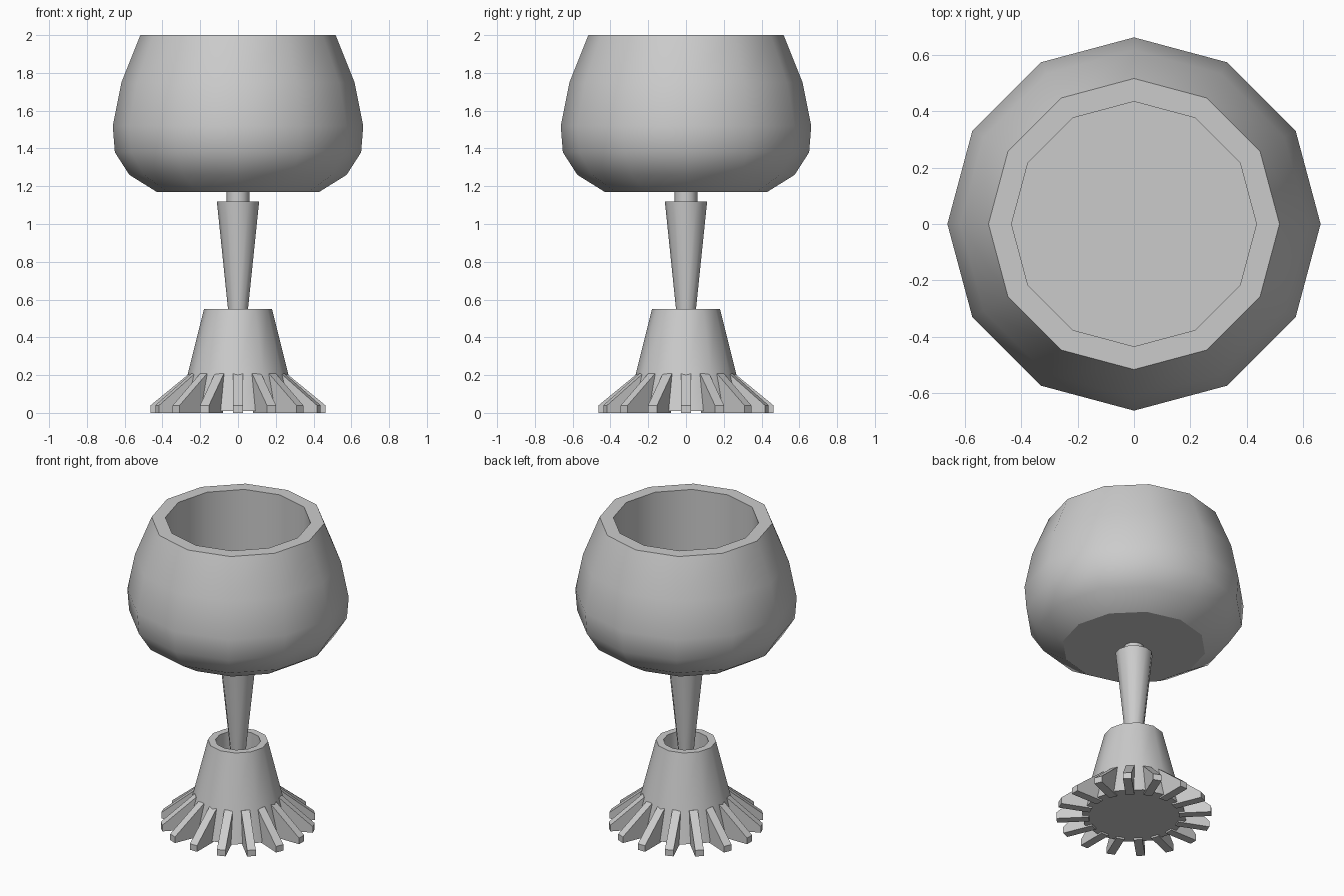
import bpy, bmesh, math

if "Cube" in bpy.data.objects:
    bpy.data.objects.remove(bpy.data.objects["Cube"])


def finish(name, bm, smooth=True):
    bmesh.ops.recalc_face_normals(bm, faces=bm.faces)
    mesh = bpy.data.meshes.new(name)
    bm.to_mesh(mesh)
    bm.free()
    obj = bpy.data.objects.new(name, mesh)
    bpy.context.collection.objects.link(obj)
    if smooth:
        bpy.ops.object.select_all(action='DESELECT')
        obj.select_set(True)
        bpy.context.view_layer.objects.active = obj
        bpy.ops.object.shade_smooth_by_angle(angle=math.radians(31))
    return obj


def turned(name, profile, sides=12):
    """Revolve an (r, z) profile around z and cap both ends."""
    bm = bmesh.new()
    rings = []
    for r, z in profile:
        rings.append([bm.verts.new((r * math.cos(math.tau * i / sides),
                                    r * math.sin(math.tau * i / sides), z))
                      for i in range(sides)])
    for a, b in zip(rings, rings[1:]):
        for i in range(sides):
            j = (i + 1) % sides
            bm.faces.new((a[i], a[j], b[j], b[i]))
    bm.faces.new(rings[0])
    bm.faces.new(rings[-1])
    return finish(name, bm)


# Bowl: rounded outside, straight hollow inside
turned("bowl", [(0.43, 1.17), (0.575, 1.26), (0.652, 1.38), (0.663, 1.52),
                (0.617, 1.75), (0.517, 2.0), (0.435, 2.0), (0.435, 1.25)])

# Stem: narrow collar above an inverted taper that sinks into the base
turned("stem", [(0.02, 0.2), (0.053, 0.55), (0.112, 1.12),
                (0.06, 1.12), (0.06, 1.17)])

# Base: tapered cup with a hole in the top
turned("base", [(0.315, 0.01), (0.265, 0.21), (0.18, 0.55),
                (0.135, 0.55), (0.135, 0.2)])

# Foot ribs: sixteen wedges around the base
fin = [(0.27, 0.0), (0.463, 0.0), (0.463, 0.04), (0.258, 0.208), (0.23, 0.208)]
COUNT, HALF = 16, 0.026
bm = bmesh.new()
for k in range(COUNT):
    a = math.tau * k / COUNT
    c, s = math.cos(a), math.sin(a)
    left, right = ([bm.verts.new((r * c - w * s, r * s + w * c, z)) for r, z in fin]
                   for w in (-HALF, HALF))
    bm.faces.new(left)
    bm.faces.new(right)
    for i in range(len(fin)):
        j = (i + 1) % len(fin)
        bm.faces.new((left[i], left[j], right[j], right[i]))
finish("foot_ribs", bm, smooth=False)
